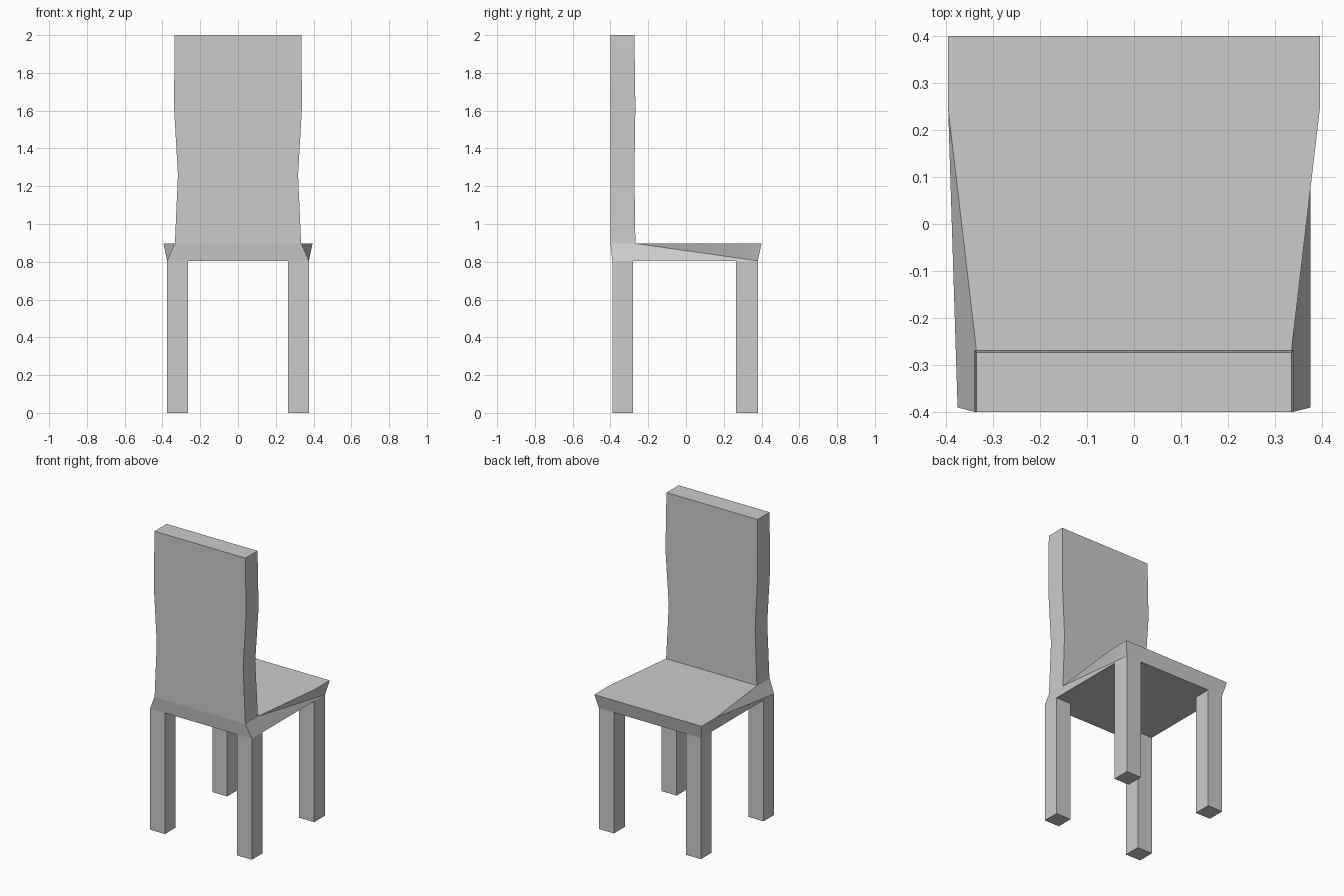
import bpy
import bmesh
from math import radians

if "Cube" in bpy.data.objects:
    bpy.data.objects.remove(bpy.data.objects["Cube"])

SEAT_LOW, SEAT_TOP = 0.805, 0.897


def make_object(name, bm, smooth=False):
    bmesh.ops.recalc_face_normals(bm, faces=bm.faces)
    mesh = bpy.data.meshes.new(name)
    bm.to_mesh(mesh)
    bm.free()
    obj = bpy.data.objects.new(name, mesh)
    bpy.context.collection.objects.link(obj)
    if smooth:
        bpy.ops.object.select_all(action='DESELECT')
        obj.select_set(True)
        bpy.context.view_layer.objects.active = obj
        bpy.ops.object.shade_smooth_by_angle(angle=radians(30))
    return obj


def stacked_box(name, sections, smooth=False):
    """Loft rectangles given as (x0, x1, y0, y1, z), capped at both ends."""
    bm = bmesh.new()
    rings = [[bm.verts.new(p) for p in ((x0, y0, z), (x1, y0, z), (x1, y1, z), (x0, y1, z))]
             for x0, x1, y0, y1, z in sections]
    for low, high in zip(rings, rings[1:]):
        for i in range(4):
            j = (i + 1) % 4
            bm.faces.new((low[i], low[j], high[j], high[i]))
    bm.faces.new(rings[0])
    bm.faces.new(rings[-1])
    return make_object(name, bm, smooth)


# Four square legs
for row, y0, y1 in (("front", -0.39, -0.28), ("rear", 0.265, 0.38)):
    for side, x0, x1 in (("left", -0.375, -0.265), ("right", 0.265, 0.375)):
        stacked_box(f"{row}_{side}_leg", [(x0, x1, y0, y1, z) for z in (0, SEAT_LOW)])

# Seat: tapered top outline over a rectangular underside
bm = bmesh.new()
top_half = ((0.395, 0.40), (0.395, 0.245), (0.335, -0.268), (0.335, -0.40))
low_half = ((0.375, 0.38), (0.375, -0.39))
sides = []
for s in (-1, 1):
    sides.append([bm.verts.new((s * x, y, SEAT_TOP)) for x, y in top_half]
                 + [bm.verts.new((s * x, y, SEAT_LOW)) for x, y in low_half])
L, R = sides
bm.faces.new(L[:4] + R[3::-1])              # top
bm.faces.new((L[4], L[5], R[5], R[4]))      # underside
bm.faces.new((L[0], R[0], R[4], L[4]))      # wide end
bm.faces.new((L[3], R[3], R[5], L[5]))      # narrow end
# Flanks fold along opposite diagonals on the two sides
for v, fold in ((L, (1, 5, 4)), (R, (1, 2, 4))):
    middle = (1, 2, 5) if v is L else (2, 5, 4)
    for tri in ((0, 1, 4), fold, middle, (2, 3, 5)):
        bm.faces.new([v[i] for i in tri])
make_object("seat", bm, smooth=True)

# Backrest with a gently waisted outline
stacked_box("backrest", [(-w, w, -0.40, y, z) for w, y, z in (
    (0.334, -0.268, SEAT_TOP), (0.318, -0.273, 1.26),
    (0.339, -0.268, 1.62), (0.335, -0.273, 2.0))], smooth=True)
